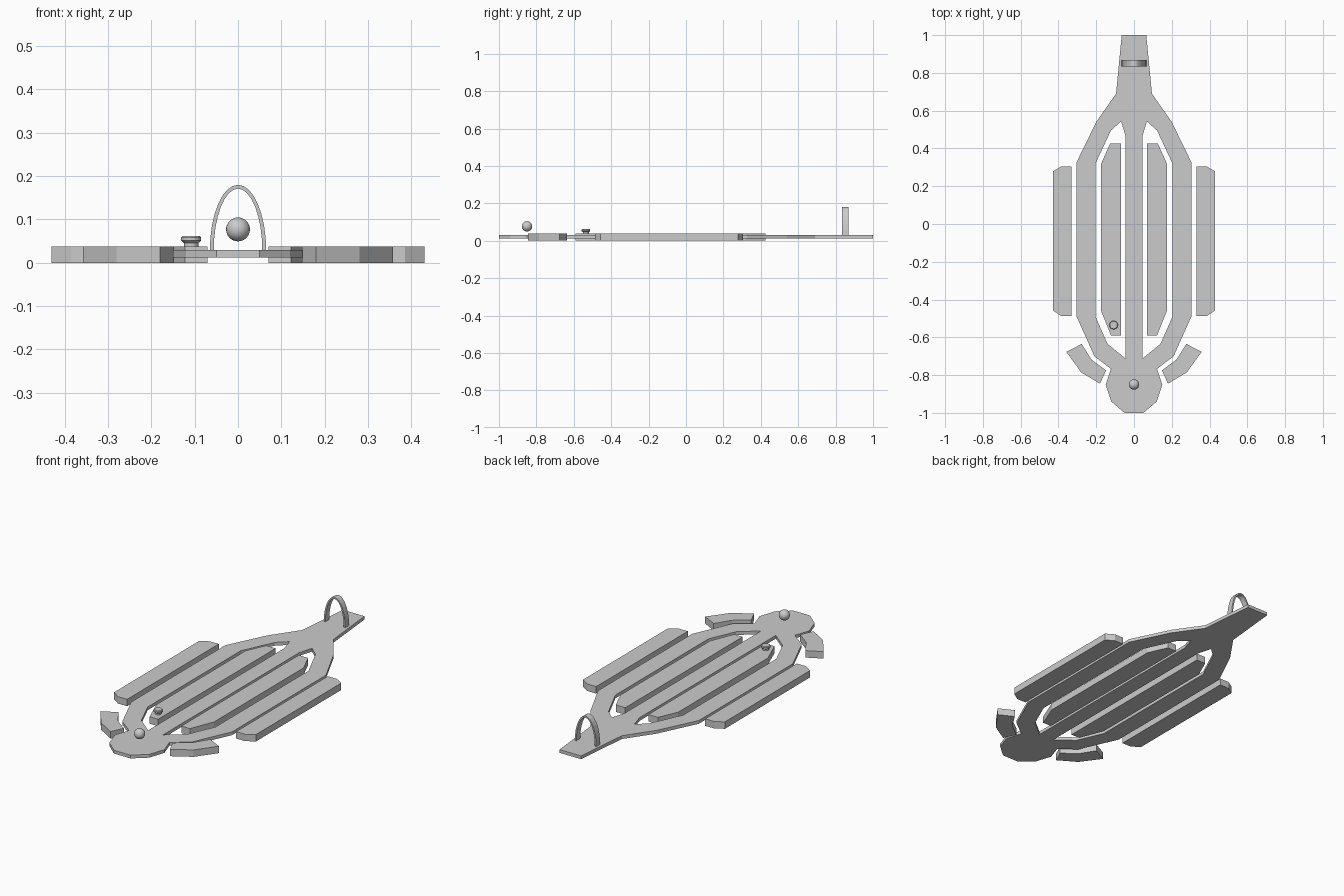
import bpy, bmesh, math

if "Cube" in bpy.data.objects:
    bpy.data.objects.remove(bpy.data.objects["Cube"])

grey = bpy.data.materials.new("light_grey")
grey.diffuse_color = (0.6, 0.6, 0.6, 1)
grey.use_nodes = True
grey.node_tree.nodes["Principled BSDF"].inputs["Base Color"].default_value = grey.diffuse_color


def add_mesh(name, bm, smooth=False):
    bmesh.ops.recalc_face_normals(bm, faces=bm.faces)
    for f in bm.faces:
        f.smooth = smooth
    me = bpy.data.meshes.new(name)
    bm.to_mesh(me)
    bm.free()
    me.materials.append(grey)
    ob = bpy.data.objects.new(name, me)
    bpy.context.collection.objects.link(ob)
    return ob


def mirrored(pts):
    return [(-x, y) for x, y in reversed(pts)]


def slab(name, pts, z0, z1):
    bm = bmesh.new()
    face = bm.faces.new([bm.verts.new((x, y, z0)) for x, y in pts])
    top = bmesh.ops.extrude_face_region(bm, geom=[face], use_keep_orig=True)
    for v in top["geom"]:
        if isinstance(v, bmesh.types.BMVert):
            v.co.z = z1
    return add_mesh(name, bm)


# Frame plate with two long openings, made from a filled flat curve
half = [(0.05, -1.0), (0.12, -0.94), (0.15, -0.85), (0.122, -0.767), (0.21, -0.70),
        (0.305, -0.487), (0.305, 0.325), (0.20, 0.54), (0.095, 0.69), (0.065, 1.0)]
hole = [(0.045, -0.712), (0.14, -0.635), (0.205, -0.487), (0.205, 0.317),
        (0.122, 0.495), (0.068, 0.543), (0.045, 0.465)]
cu = bpy.data.curves.new("frame_curve", 'CURVE')
cu.dimensions = '2D'
cu.fill_mode = 'BOTH'
cu.extrude = 0.009
for loop in (half + mirrored(half), hole, mirrored(hole)):
    sp = cu.splines.new('POLY')
    sp.points.add(len(loop) - 1)
    for p, (x, y) in zip(sp.points, loop):
        p.co = (x, y, 0, 1)
    sp.use_cyclic_u = True
tmp = bpy.data.objects.new("frame_curve", cu)
bpy.context.collection.objects.link(tmp)
bpy.context.view_layer.update()
me = bpy.data.meshes.new_from_object(tmp.evaluated_get(bpy.context.evaluated_depsgraph_get()))
bpy.data.objects.remove(tmp)
bm = bmesh.new()
bm.from_mesh(me)
bmesh.ops.remove_doubles(bm, verts=bm.verts, dist=0.0005)
bmesh.ops.translate(bm, verts=bm.verts, vec=(0, 0, 0.021))
add_mesh("frame_plate", bm)

# Pads on both sides: inner boards, outer rails, front curved guards
pads = {
    "inner_board": [(0.07, -0.59), (0.122, -0.59), (0.175, -0.457), (0.175, 0.317),
                    (0.127, 0.425), (0.07, 0.425)],
    "outer_rail": [(0.33, -0.487), (0.385, -0.487), (0.43, -0.457), (0.43, 0.278),
                   (0.385, 0.305), (0.33, 0.305)],
    "front_guard": [(0.18, -0.845), (0.28, -0.785), (0.358, -0.677), (0.277, -0.635),
                    (0.225, -0.718), (0.148, -0.775)],
}
for name, pts in pads.items():
    slab(name + "_right", pts, 0, 0.038)
    slab(name + "_left", mirrored(pts), 0, 0.038)

# Ball hovering over the round front end
bm = bmesh.new()
bmesh.ops.create_uvsphere(bm, u_segments=24, v_segments=16, radius=0.0275)
bmesh.ops.translate(bm, verts=bm.verts, vec=(0, -0.85, 0.077))
add_mesh("ball", bm, True)

# Small knob on the left board: lathed profile
bm = bmesh.new()
rings = []
n = 16
for r, z in [(0.017, 0.036), (0.017, 0.046), (0.023, 0.051), (0.023, 0.058), (0.020, 0.062)]:
    rings.append([bm.verts.new((-0.108 + r * math.cos(2 * math.pi * i / n),
                                -0.535 + r * math.sin(2 * math.pi * i / n), z)) for i in range(n)])
for a, b in zip(rings, rings[1:]):
    for i in range(n):
        j = (i + 1) % n
        bm.faces.new((a[i], a[j], b[j], b[i]))
bm.faces.new(rings[0])
bm.faces.new(rings[-1])
add_mesh("knob", bm)

# Arched strap over the narrow end
bm = bmesh.new()
sections = []
for i in range(17):
    a = math.pi * i / 16
    c, s = math.cos(a), math.sin(a)
    sections.append([bm.verts.new((w * c, y, 0.028 + h * s)) for w, h, y in
                     ((0.065, 0.152, 0.834), (0.065, 0.152, 0.868),
                      (0.056, 0.143, 0.868), (0.056, 0.143, 0.834))])
for a, b in zip(sections, sections[1:]):
    for k in range(4):
        m = (k + 1) % 4
        bm.faces.new((a[k], a[m], b[m], b[k]))
bm.faces.new(sections[0])
bm.faces.new(sections[-1])
add_mesh("strap_arch", bm)
